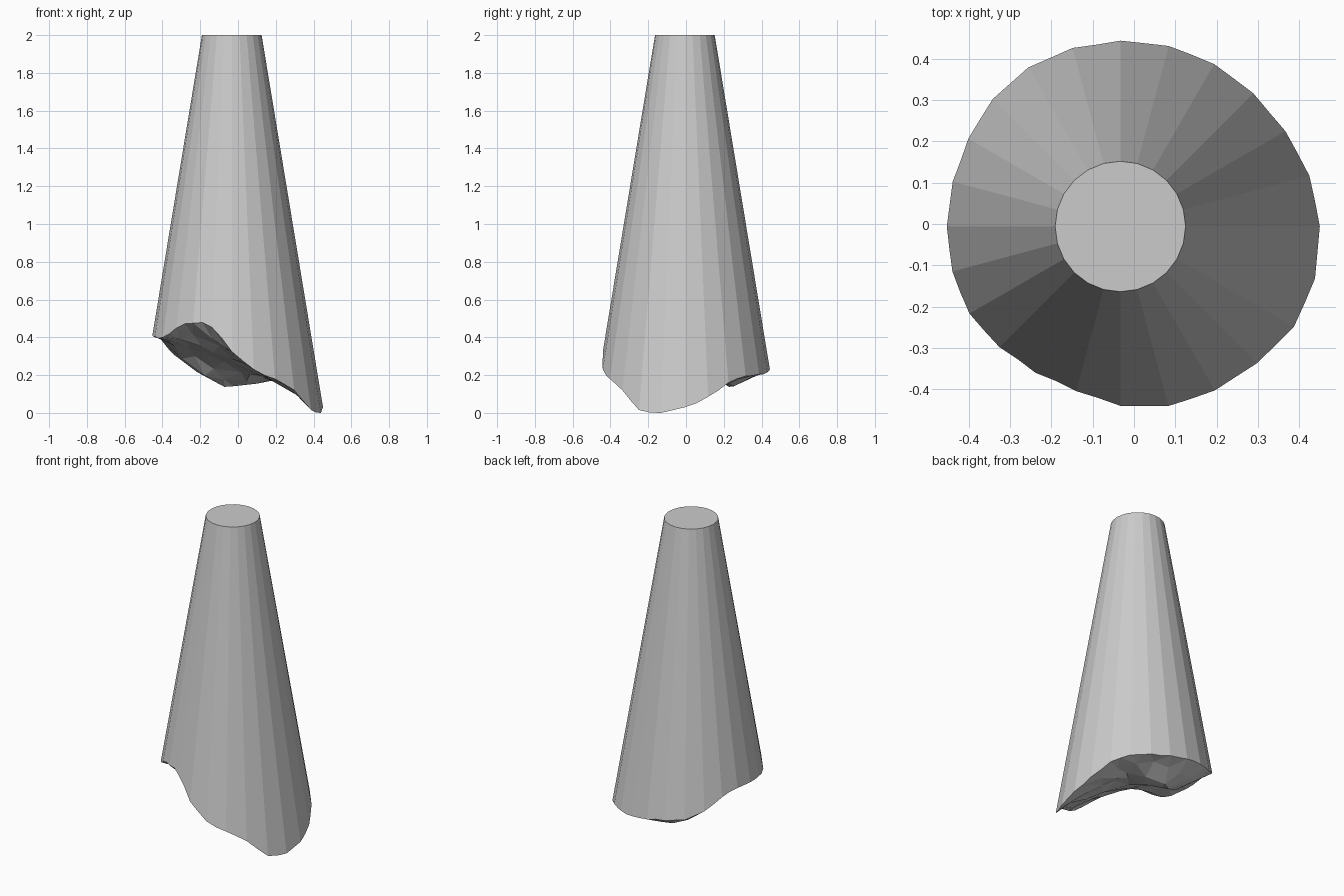
import bpy, bmesh, math, random
from mathutils import Vector
from mathutils.geometry import delaunay_2d_cdt

if "Cube" in bpy.data.objects:
    bpy.data.objects.remove(bpy.data.objects["Cube"])

random.seed(4)
CX, CY, TOP_R, SLOPE, N = -0.033, -0.006, 0.158, 0.165, 24

# Height of the broken rim at each corner, counter-clockwise from +x
RIM = [.03, .085, .16, .195, .205, .215, .23, .245, .26, .31, .38, .41,
       .41, .405, .40, .45, .475, .455, .325, .23, .18, .12, .015, .0]


def cone_point(k, z):
    """Point on the faceted cone; half steps of k lie on the flat facets."""
    r = TOP_R + SLOPE * (2 - z)
    if k % 1:
        r *= math.cos(math.pi / N)
    a = 2 * math.pi * k / N
    return Vector((CX + r * math.cos(a), CY + r * math.sin(a), z))


def rim_height(k):
    if k % 1 == 0:
        return RIM[int(k) % N]
    i = int(k)
    p = [RIM[(i + j) % N] for j in (-1, 0, 1, 2)]
    z = (9 * (p[1] + p[2]) - p[0] - p[3]) / 16
    return max(0.0, z + random.uniform(-.006, .006))


rim = [cone_point(i / 2, rim_height(i / 2)) for i in range(2 * N)]


def break_height(x, y):
    """Fracture surface: rim heights blended inward, with a downward bulge."""
    ws = [1 / ((x - p.x) ** 2 + (y - p.y) ** 2 + 1e-6) for p in rim]
    z = sum(w * p.z for w, p in zip(ws, rim)) / sum(ws)
    bulge = math.exp(-((x + .09) / .21) ** 2 - ((y - .21) / .15) ** 2)
    return z - .115 * bulge + random.uniform(-.014, .014)


# Scattered fracture points inside the rim, triangulated
pts = [p.xy for p in rim]
heights = [p.z for p in rim]
for ring, count in ((.82, 22), (.6, 16), (.37, 10), (.14, 4)):
    for i in range(count):
        a = 2 * math.pi * (i + random.uniform(-.25, .25)) / count
        r = .43 * (ring + random.uniform(-.05, .05))
        x, y = r * math.cos(a), r * math.sin(a)
        pts.append(Vector((x, y)))
        heights.append(break_height(x, y))
edges = [(i, (i + 1) % (2 * N)) for i in range(2 * N)]
co, _, tris, orig, _, _ = delaunay_2d_cdt(pts, edges, [], 1, 1e-6)

bm = bmesh.new()
vmap = {}
low = []
for c, o in zip(co, orig):
    v = bm.verts.new((c.x, c.y, heights[o[0]]))
    low.append(v)
    for j in o:
        vmap[j] = v
for t in tris:
    bm.faces.new([low[i] for i in t])

# Tapered facets and flat top cap
top = [bm.verts.new(cone_point(k, 2)) for k in range(N)]
for k in range(N):
    n = (k + 1) % N
    bm.faces.new((vmap[2 * k], vmap[2 * k + 1], vmap[2 * n], top[n], top[k]))
bm.faces.new(top)
bmesh.ops.recalc_face_normals(bm, faces=bm.faces)

mesh = bpy.data.meshes.new("broken_cone")
bm.to_mesh(mesh)
bm.free()
bpy.context.collection.objects.link(bpy.data.objects.new("broken_cone", mesh))
